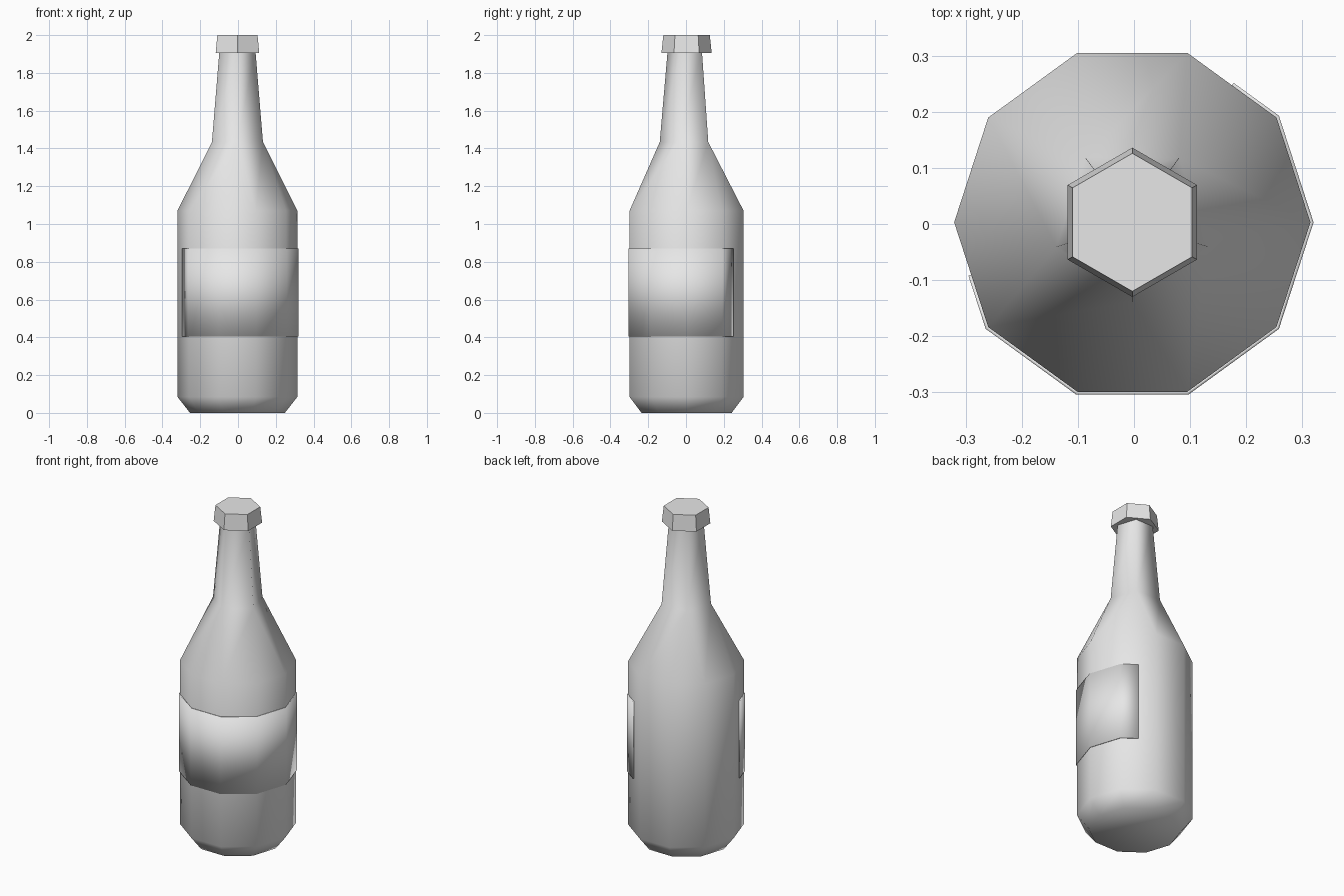
import bpy
import bmesh
from math import sin, cos, radians

cube = bpy.data.objects.get("Cube")
if cube:
    bpy.data.objects.remove(cube)

CX, CY = -0.003, 0.003      # bottle axis
BODY_R, LABEL_R = 0.3175, 0.323

grey = bpy.data.materials.new("plain_grey")
grey.use_nodes = True
grey.diffuse_color = (0.8, 0.8, 0.8, 1)
grey.node_tree.nodes["Principled BSDF"].inputs["Base Color"].default_value = (0.8, 0.8, 0.8, 1)


def point(bm, r, deg, z):
    return bm.verts.new((CX + r * cos(radians(deg)), CY + r * sin(radians(deg)), z))


def ring(bm, r, z, sides, start):
    return [point(bm, r, start + i * 360 / sides, z) for i in range(sides)]


def bridge(bm, low, high):
    n = len(low)
    for i in range(n):
        j = (i + 1) % n
        bm.faces.new((low[i], low[j], high[j], high[i]))


def finish(bm, name, smooth):
    bmesh.ops.recalc_face_normals(bm, faces=bm.faces)
    for f in bm.faces:
        f.smooth = smooth
    mesh = bpy.data.meshes.new(name)
    bm.to_mesh(mesh)
    bm.free()
    mesh.materials.append(grey)
    obj = bpy.data.objects.new(name, mesh)
    bpy.context.collection.objects.link(obj)
    return obj


# Bottle: ten-sided body narrowing to a five-sided neck
bm = bmesh.new()
base = ring(bm, 0.251, 0, 10, 0)
heel = ring(bm, BODY_R, 0.085, 10, 0)
shoulder = ring(bm, BODY_R, 1.07, 10, 0)
neck = ring(bm, 0.142, 1.434, 5, 54)
mouth = ring(bm, 0.1, 1.92, 5, 54)
bm.faces.new(base)
bridge(bm, base, heel)
bridge(bm, heel, shoulder)
for i in range(5):
    a, b, c = (shoulder[(2 * i + k) % 10] for k in (1, 2, 3))
    bm.faces.new((a, b, neck[i]))
    bm.faces.new((b, c, neck[(i + 1) % 5], neck[i]))
bridge(bm, neck, mouth)
finish(bm, "bottle", True)

# Cap: flat-shaded hexagon, slightly wider at the bottom
bm = bmesh.new()
low = ring(bm, 0.133, 1.905, 6, 30)
high = ring(bm, 0.123, 2, 6, 30)
bridge(bm, low, high)
bm.faces.new(low)
bm.faces.new(high)
finish(bm, "cap", False)

# Label: thin wrap that starts and ends in the middle of a body side
bm = bmesh.new()
stops = [(LABEL_R * cos(radians(18)), 198)]
stops += [(LABEL_R, a) for a in range(216, 397, 36)]
stops += [(LABEL_R * cos(radians(18)), 414)]
columns = [[point(bm, r, a, z) for z in (0.405, 0.87)] for r, a in stops]
for p, q in zip(columns, columns[1:]):
    bm.faces.new((p[0], q[0], q[1], p[1]))
label = finish(bm, "label", True)
for f in label.data.polygons:       # make every side face outward
    mid = f.center
    if f.normal.x * (mid.x - CX) + f.normal.y * (mid.y - CY) < 0:
        f.flip()
shell = label.modifiers.new("thickness", "SOLIDIFY")
shell.thickness = 0.007
shell.offset = -1
bpy.context.view_layer.objects.active = label
label.select_set(True)
bpy.ops.object.shade_smooth_by_angle(angle=radians(50))
